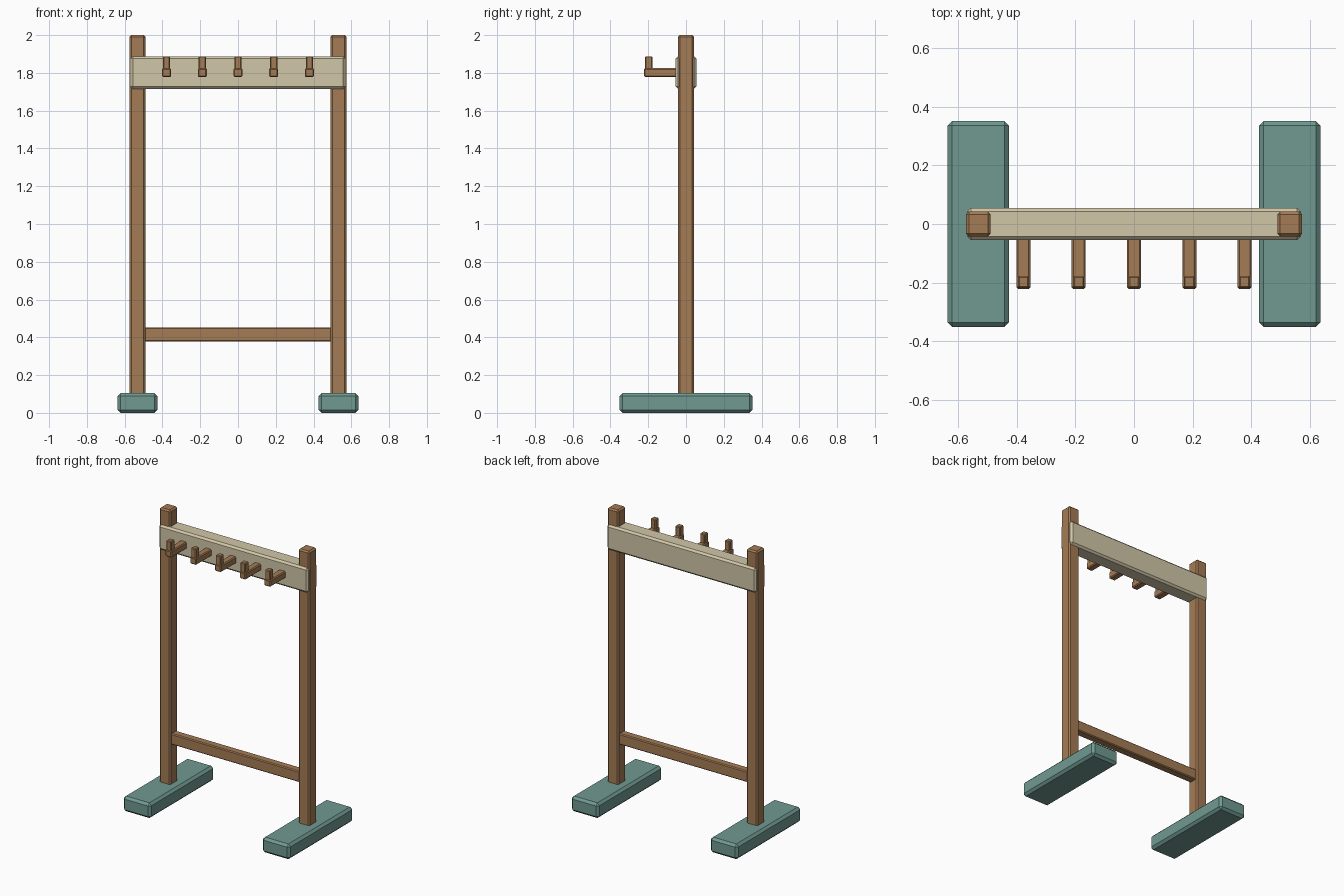
import bpy
import bmesh

if "Cube" in bpy.data.objects:
    bpy.data.objects.remove(bpy.data.objects["Cube"])


def make_material(name, rgb):
    mat = bpy.data.materials.new(name)
    mat.diffuse_color = (*rgb, 1.0)
    mat.use_nodes = True
    mat.node_tree.nodes["Principled BSDF"].inputs["Base Color"].default_value = mat.diffuse_color
    return mat


TEAL = make_material("teal_paint", (0.16, 0.32, 0.28))
WOOD = make_material("brown_wood", (0.37, 0.20, 0.09))
CREAM = make_material("cream_wood", (0.64, 0.57, 0.39))


def box(name, x, y, z, bevel, mat):
    """Chamfered box from (min, max) ranges on each axis."""
    ranges = (x, y, z)
    centre = [(a + b) / 2 for a, b in ranges]
    size = [b - a for a, b in ranges]
    bm = bmesh.new()
    bmesh.ops.create_cube(bm, size=1.0)
    bmesh.ops.scale(bm, vec=size, verts=bm.verts)
    bmesh.ops.bevel(bm, geom=bm.edges[:], offset=bevel, segments=1,
                    affect='EDGES', profile=0.5)
    mesh = bpy.data.meshes.new(name)
    bm.to_mesh(mesh)
    bm.free()
    mesh.materials.append(mat)
    obj = bpy.data.objects.new(name, mesh)
    obj.location = centre
    bpy.context.collection.objects.link(obj)
    return obj


# Feet and posts on both sides
for side, cx in (("left", -0.532), ("right", 0.532)):
    box(f"{side}_foot", (cx - 0.105, cx + 0.105), (-0.352, 0.352),
        (0.0, 0.105), 0.016, TEAL)
    box(f"{side}_post", (cx - 0.0425, cx + 0.0425), (-0.0425, 0.0425),
        (0.08, 2.0), 0.01, WOOD)

# Lower rail between the posts
box("lower_rail", (-0.51, 0.51), (-0.028, 0.028), (0.377, 0.453), 0.006, WOOD)

# Upper board wrapping the posts
box("peg_board", (-0.57, 0.57), (-0.055, 0.055), (1.715, 1.888), 0.013, CREAM)

# Row of five L-shaped pegs
for i in range(5):
    px = (i - 2) * 0.189
    box(f"peg_arm_{i + 1}", (px - 0.024, px + 0.024), (-0.222, -0.04),
        (1.778, 1.825), 0.006, WOOD)
    box(f"peg_tip_{i + 1}", (px - 0.019, px + 0.019), (-0.218, -0.178),
        (1.80, 1.888), 0.005, WOOD)
